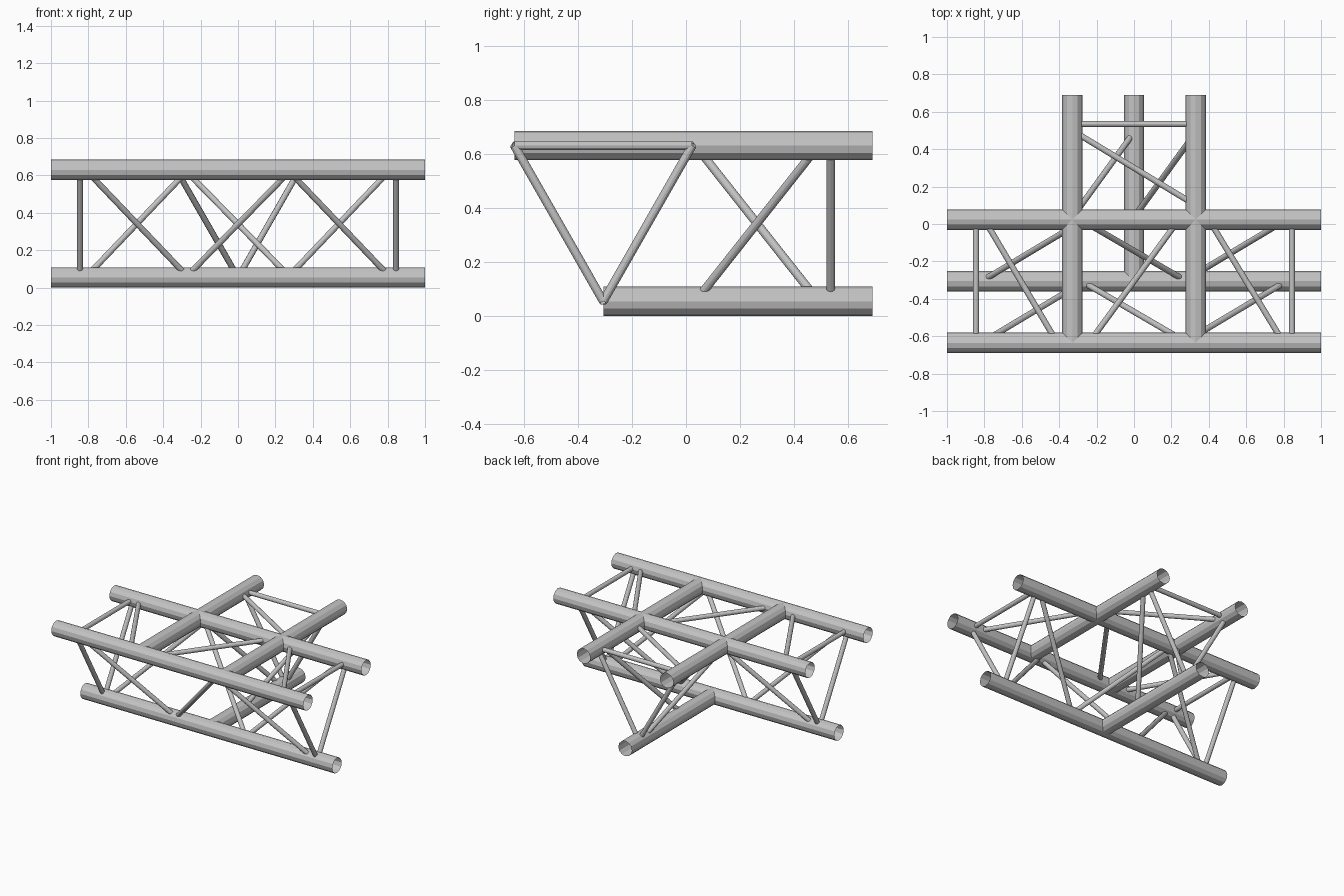
import bpy
import bmesh
from mathutils import Vector

if "Cube" in bpy.data.objects:
    bpy.data.objects.remove(bpy.data.objects["Cube"], do_unlink=True)

steel = bpy.data.materials.new("light_grey_metal")
steel.use_nodes = True
colour = (0.55, 0.55, 0.55, 1)
steel.diffuse_color = colour
steel.node_tree.nodes["Principled BSDF"].inputs["Base Color"].default_value = colour

CHORD_R, BRACE_R, SIDES = 0.054, 0.016, 12
FRONT, BACK, LOW = -0.635, 0.023, -0.306     # chord positions across the main truss
TOP_Z, LOW_Z = 0.63, 0.054
ARM_X, ARM_END = 0.33, 0.69                  # side arm tubes


def tube(name, start, end, radius):
    """Open thin-walled tube between two points."""
    start, end = Vector(start), Vector(end)
    axis = end - start
    bm = bmesh.new()
    bmesh.ops.create_cone(bm, cap_ends=False, segments=SIDES, radius1=radius,
                          radius2=radius, depth=axis.length)
    mesh = bpy.data.meshes.new(name)
    bm.to_mesh(mesh)
    bm.free()
    mesh.materials.append(steel)
    obj = bpy.data.objects.new(name, mesh)
    obj.location = (start + end) / 2
    obj.rotation_euler = axis.to_track_quat('Z', 'Y').to_euler()
    bpy.context.collection.objects.link(obj)


# Main truss chords
rails = {"front": (FRONT, TOP_Z), "back": (BACK, TOP_Z), "lower": (LOW, LOW_Z)}
for name, (y, z) in rails.items():
    tube(name + "_chord", (-1, y, z), (1, y, z), CHORD_R)

# Side arm chords
arms = {"left": (ARM_X, TOP_Z), "right": (-ARM_X, TOP_Z), "bottom": (0, LOW_Z)}
for name, (x, z) in arms.items():
    start = LOW if name == "bottom" else FRONT
    tube(name + "_arm_chord", (x, start, z), (x, ARM_END, z), CHORD_R)


def main_brace(name, a, xa, b, xb):
    tube(name, (xa, *rails[a]), (xb, *rails[b]), BRACE_R)


def arm_brace(name, a, ya, b, yb):
    (xa, za), (xb, zb) = arms[a], arms[b]
    tube(name, (xa, ya, za), (xb, yb, zb), BRACE_R)


# Triangular end frames
for side, x in (("left", 0.845), ("right", -0.845)):
    for a, b in (("front", "back"), ("front", "lower"), ("back", "lower")):
        main_brace(f"{side}_frame_{a}_{b}", a, x, b, x)
for a, b in (("left", "right"), ("left", "bottom"), ("right", "bottom")):
    arm_brace(f"arm_frame_{a}_{b}", a, 0.535, b, 0.535)

# Zigzag diagonals on the three faces of the main truss
for a, b, spans in (
        ("front", "lower", ((-0.815, -0.265), (0.285, -0.28), (0.265, 0.815))),
        ("back", "lower", ((-0.265, -0.815), (-0.285, 0.28), (0.815, 0.265))),
        ("back", "front", ((-0.80, -0.41), (0.24, -0.24), (0.40, 0.80)))):
    for xa, xb in spans:
        main_brace(f"diagonal_{a}_{b}", a, xa, b, xb)

# Diagonals on the three faces of the side arm
arm_brace("arm_diagonal_left", "left", 0.49, "bottom", 0.035)
arm_brace("arm_diagonal_right", "right", 0.035, "bottom", 0.49)
arm_brace("arm_diagonal_top", "right", 0.50, "left", 0.10)
